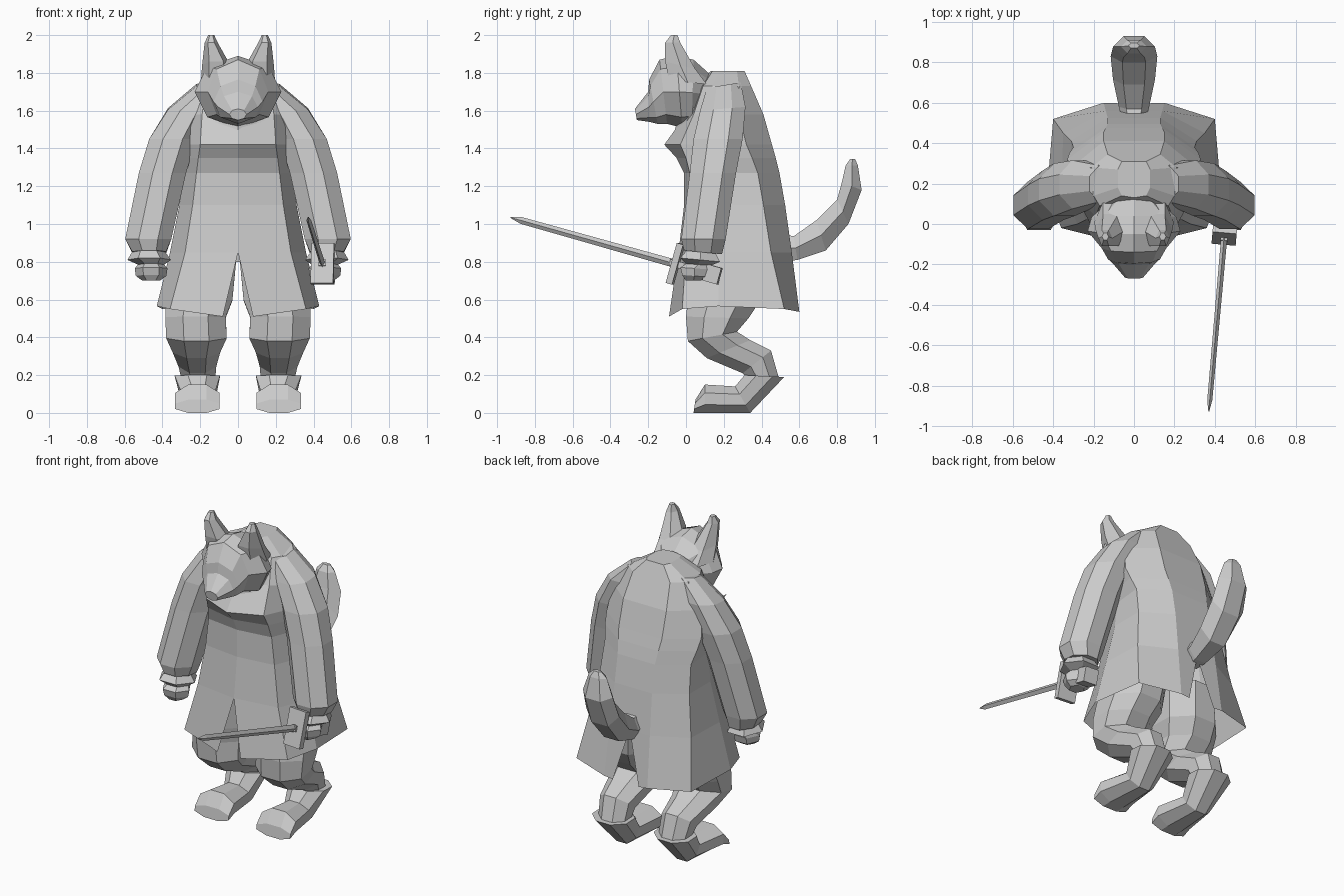
import bpy, bmesh, math
from mathutils import Vector

grey = bpy.data.materials.new("plain grey")
grey.diffuse_color = (0.6, 0.6, 0.6, 1)


def add_mesh(name, rings, closed=True, caps=True, mirror=False):
    """Skin a list of point rings; optionally mirror across x = 0."""
    bm = bmesh.new()
    loops = [[bm.verts.new(p) for p in ring] for ring in rings]
    n = len(loops[0])
    for lo, hi in zip(loops, loops[1:]):
        for i in range(n if closed else n - 1):
            j = (i + 1) % n
            bm.faces.new((lo[i], lo[j], hi[j], hi[i]))
    if caps:
        bm.faces.new(loops[0])
    if caps or not closed:
        bm.faces.new(loops[-1])
    bmesh.ops.recalc_face_normals(bm, faces=bm.faces)
    me = bpy.data.meshes.new(name)
    bm.to_mesh(me)
    bm.free()
    me.materials.append(grey)
    ob = bpy.data.objects.new(name, me)
    bpy.context.collection.objects.link(ob)
    if mirror:
        ob.modifiers.new("mirror", 'MIRROR')
    return ob


def hoop(x, hw, ya, za, yb, zb, n=8, flat=True):
    """Oval section: spans a-b in the yz plane, half width hw in x."""
    k = 1 / math.cos(math.pi / n) if flat else 1
    off = 0.5 if flat else 0
    pts = []
    for i in range(n):
        t = 2 * math.pi * (i + off) / n
        c, s = math.cos(t) * k, math.sin(t) * k
        pts.append((x + hw * s, (ya + yb) / 2 + c * (ya - yb) / 2, (za + zb) / 2 + c * (za - zb) / 2))
    return pts


def tube(name, sections, n=8, flat=True, mirror=False):
    return add_mesh(name, [hoop(*s, n=n, flat=flat) for s in sections], mirror=mirror)


def box(name, centre, size, axis):
    """Box whose local y follows axis."""
    x, y, z = (Vector(size) / 2)
    ob = add_mesh(name, [[(-x, s * y, -z), (x, s * y, -z), (x, s * y, z), (-x, s * y, z)] for s in (-1, 1)])
    ob.rotation_mode = 'QUATERNION'
    ob.rotation_quaternion = axis.to_track_quat('Y', 'Z')
    ob.location = centre
    return ob


# Coat: half profiles from front centre to back centre, open hem, front and back slits
hem = [(0.08, -0.09, 0.51), (0.36, -0.02, 0.55), (0.43, 0.17, 0.565),
       (0.40, 0.52, 0.55), (0.15, 0.60, 0.535), (0.09, 0.60, 0.53)]
profiles = [
    (0.85, [(0, -0.04), (0.28, 0.0), (0.36, 0.18), (0.35, 0.45), (0.14, 0.56)]),
    (1.10, [(0, -0.01), (0.24, 0.02), (0.31, 0.20), (0.31, 0.41), (0.13, 0.525)]),
    (1.27, [(0, -0.01), (0.22, 0.02), (0.28, 0.18), (0.30, 0.38), (0.13, 0.495)]),
    (1.35, [(0, -0.05), (0.21, 0.0), (0.28, 0.15), (0.32, 0.35), (0.14, 0.475)]),
    (1.42, [(0, -0.115), (0.20, -0.03), (0.27, 0.12), (0.33, 0.32), (0.15, 0.455)]),
    (1.58, [(0, 0.0), (0.19, 0.04), (0.28, 0.12), (0.31, 0.28), (0.15, 0.41)]),
    (1.73, [(0, 0.07), (0.17, 0.09), (0.20, 0.14), (0.21, 0.28), (0.13, 0.345)]),
    (1.81, [(0, 0.13), (0.06, 0.14), (0.08, 0.18), (0.08, 0.27), (0.06, 0.31)])]
rings = [hem] + [[(x, y, z) for x, y in p + [(0, p[-1][1])]] for z, p in profiles]
add_mesh("coat", rings, closed=False, caps=False, mirror=True)

# Sleeves
tube("sleeves", [
    (0.14, 0.08, 0.11, 1.72, 0.29, 1.75), (0.26, 0.11, 0.075, 1.60, 0.315, 1.62),
    (0.345, 0.125, 0.04, 1.45, 0.30, 1.45), (0.40, 0.125, 0.02, 1.27, 0.265, 1.27),
    (0.475, 0.122, -0.025, 0.92, 0.21, 0.92), (0.47, 0.09, -0.01, 0.86, 0.19, 0.84)], mirror=True)

# Wrist fur and fists
tube("hands", [
    (0.475, 0.06, 0.02, 0.88, 0.14, 0.88), (0.47, 0.10, -0.03, 0.82, 0.18, 0.80),
    (0.46, 0.06, 0.0, 0.79, 0.13, 0.78), (0.46, 0.075, -0.03, 0.77, 0.12, 0.76),
    (0.46, 0.07, -0.02, 0.73, 0.11, 0.72), (0.46, 0.04, 0.0, 0.70, 0.08, 0.70)], n=6, mirror=True)

# Legs with bent hocks
tube("legs", [
    (0.175, 0.165, 0.03, 0.80, 0.42, 0.80), (0.205, 0.175, 0.01, 0.60, 0.39, 0.59),
    (0.225, 0.16, 0.0, 0.51, 0.33, 0.50),
    (0.22, 0.16, 0.01, 0.38, 0.27, 0.43), (0.22, 0.125, 0.11, 0.29, 0.34, 0.385),
    (0.215, 0.10, 0.30, 0.21, 0.45, 0.33), (0.21, 0.09, 0.33, 0.18, 0.49, 0.19)], mirror=True)

# Feet with ankle fur
tube("feet", [
    (0.215, 0.12, 0.31, 0.20, 0.52, 0.19), (0.21, 0.085, 0.26, 0.14, 0.34, 0.0),
    (0.215, 0.118, 0.10, 0.15, 0.10, 0.0), (0.215, 0.118, 0.05, 0.07, 0.04, 0.0)], mirror=True)

# Tail
tube("tail", [
    (0, 0.05, 0.50, 0.95, 0.52, 0.80), (0, 0.065, 0.57, 0.935, 0.59, 0.81),
    (0, 0.09, 0.69, 1.02, 0.74, 0.86), (0, 0.10, 0.80, 1.13, 0.86, 1.0),
    (0, 0.09, 0.825, 1.22, 0.93, 1.18), (0, 0.055, 0.845, 1.31, 0.91, 1.31),
    (0, 0.025, 0.87, 1.345, 0.895, 1.345)], n=6)

# Head with short muzzle, top to bottom sections running from nose to nape
tube("head", [
    (0, 0.045, -0.27, 1.61, -0.26, 1.55), (0, 0.105, -0.20, 1.70, -0.19, 1.54),
    (0, 0.13, -0.195, 1.765, -0.15, 1.53), (0, 0.16, -0.14, 1.87, -0.10, 1.53),
    (0, 0.23, -0.05, 1.89, -0.02, 1.51), (0, 0.21, 0.04, 1.87, 0.03, 1.52),
    (0, 0.10, 0.13, 1.79, 0.13, 1.58)], flat=False)

# Ears
tube("ears", [
    (0.11, 0.075, -0.09, 1.76, 0.11, 1.74), (0.115, 0.065, -0.11, 1.86, 0.05, 1.82),
    (0.142, 0.03, -0.11, 1.96, -0.03, 1.96), (0.142, 0.014, -0.08, 2.0, -0.045, 2.0)], n=6, mirror=True)

# Throat fur
tube("throat", [
    (0, 0.19, -0.02, 1.60, 0.20, 1.66), (0, 0.16, -0.05, 1.53, 0.16, 1.57),
    (0, 0.10, -0.07, 1.46, 0.10, 1.47)], n=6, flat=False)

# Sword: blade, guard, grip and pommel along one axis
grip, tip = Vector((0.455, 0.03, 0.765)), Vector((0.37, -0.93, 1.035))
axis = (tip - grip).normalized()
box("sword_grip", grip, (0.035, 0.24, 0.035), axis)
box("sword_guard", grip + axis * 0.09, (0.12, 0.035, 0.22), axis)
box("sword_pommel", grip - axis * 0.115, (0.09, 0.08, 0.09), axis)
up = Vector((0, 0.27, 0.96))
side = Vector((1, 0, 0))
blade = []
for d, w in ((0.09, 0.022), (0.94, 0.018), (0.999, 0.003)):
    c = grip + axis * d
    blade.append([c + up * w, c + side * w * 0.7, c - up * w, c - side * w * 0.7])
add_mesh("sword_blade", blade)
